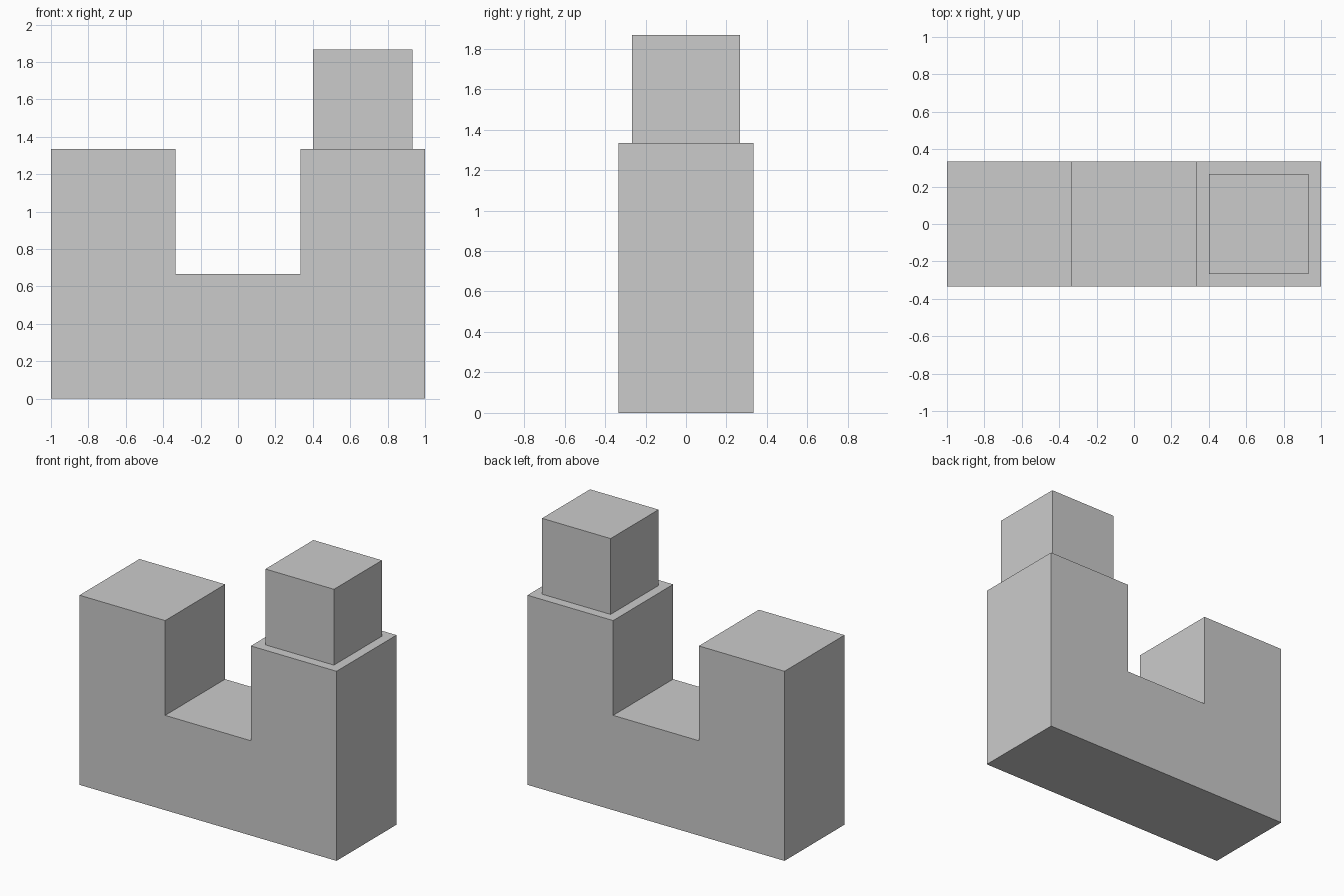
import bpy, bmesh

if "Cube" in bpy.data.objects:
    bpy.data.objects.remove(bpy.data.objects["Cube"])

U = 2 / 3  # grid unit of the model


def extrude_profile(name, points, depth):
    """Extrude a closed x-z outline along y, centred on y = 0."""
    bm = bmesh.new()
    face = bm.faces.new([bm.verts.new((x, -depth / 2, z)) for x, z in points])
    result = bmesh.ops.extrude_face_region(bm, geom=[face])
    moved = [g for g in result["geom"] if isinstance(g, bmesh.types.BMVert)]
    bmesh.ops.translate(bm, verts=moved, vec=(0, depth, 0))
    bmesh.ops.recalc_face_normals(bm, faces=bm.faces)
    mesh = bpy.data.meshes.new(name)
    bm.to_mesh(mesh)
    bm.free()
    obj = bpy.data.objects.new(name, mesh)
    bpy.context.collection.objects.link(obj)
    return obj


# U-shaped body: half outline mirrored across x = 0
half = [(1, 0), (1, 2 * U), (U / 2, 2 * U), (U / 2, U)]
outline = half + [(-x, z) for x, z in reversed(half)]
extrude_profile("u_body", outline, U)

# Smaller cube standing on the right arm
size = 0.8 * U
bpy.ops.mesh.primitive_cube_add(size=size, location=(U, 0, 2 * U + size / 2))
bpy.context.object.name = "top_cube"
